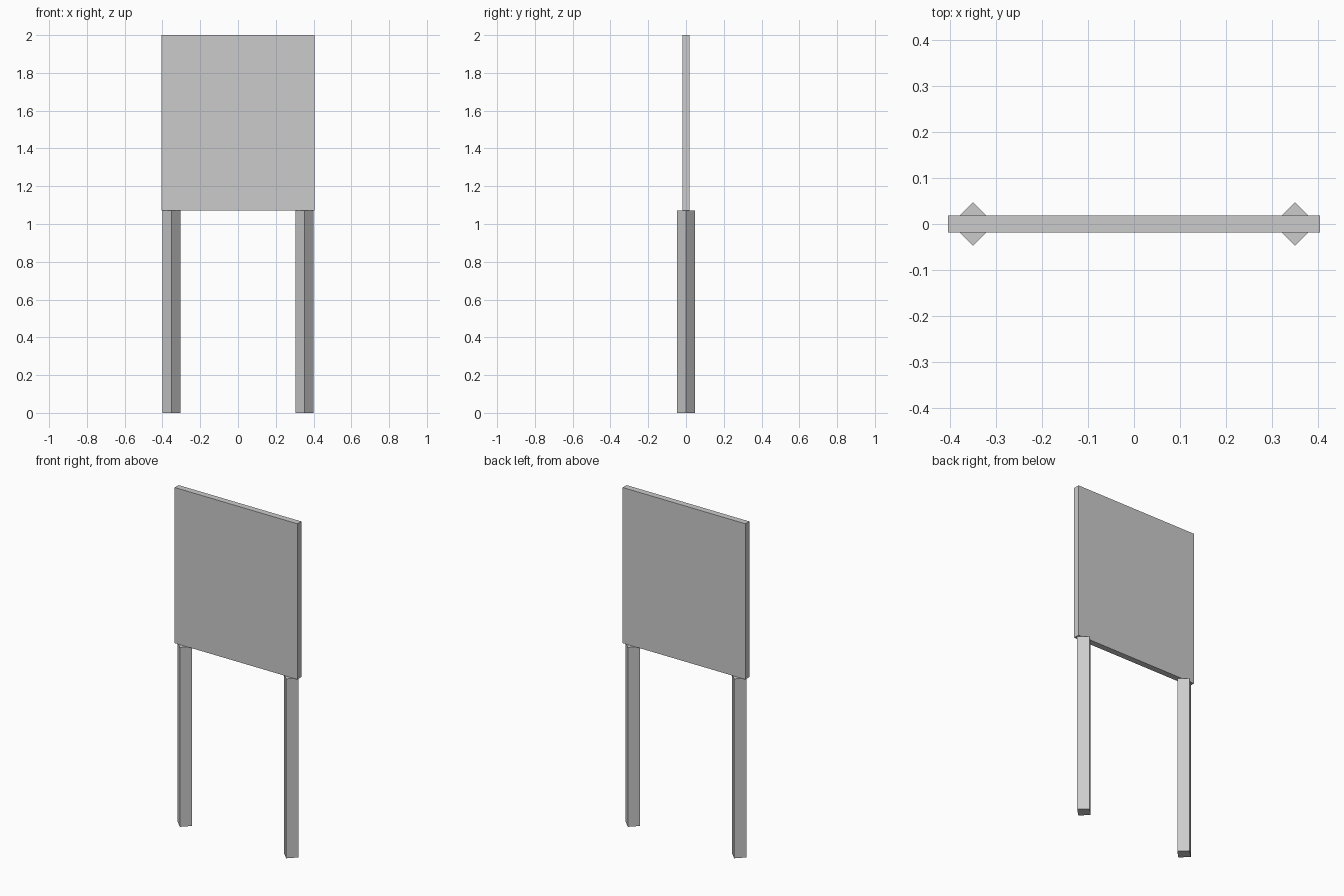
import bpy

if "Cube" in bpy.data.objects:
    bpy.data.objects.remove(bpy.data.objects["Cube"])

LEG_HEIGHT = 1.071
TOP = 2.0

# Flat sign panel
bpy.ops.mesh.primitive_cube_add(size=1, location=(0, 0, (LEG_HEIGHT + TOP) / 2))
panel = bpy.context.object
panel.name = "sign_panel"
panel.scale = (0.81, 0.037, TOP - LEG_HEIGHT)
bpy.ops.object.transform_apply(location=False, rotation=False, scale=True)

# Square posts turned 45 degrees, corners facing front and back
for side, x in (("left", -0.351), ("right", 0.351)):
    bpy.ops.mesh.primitive_cylinder_add(
        vertices=4, radius=0.0475, depth=LEG_HEIGHT, location=(x, 0, LEG_HEIGHT / 2))
    bpy.context.object.name = side + "_post"
